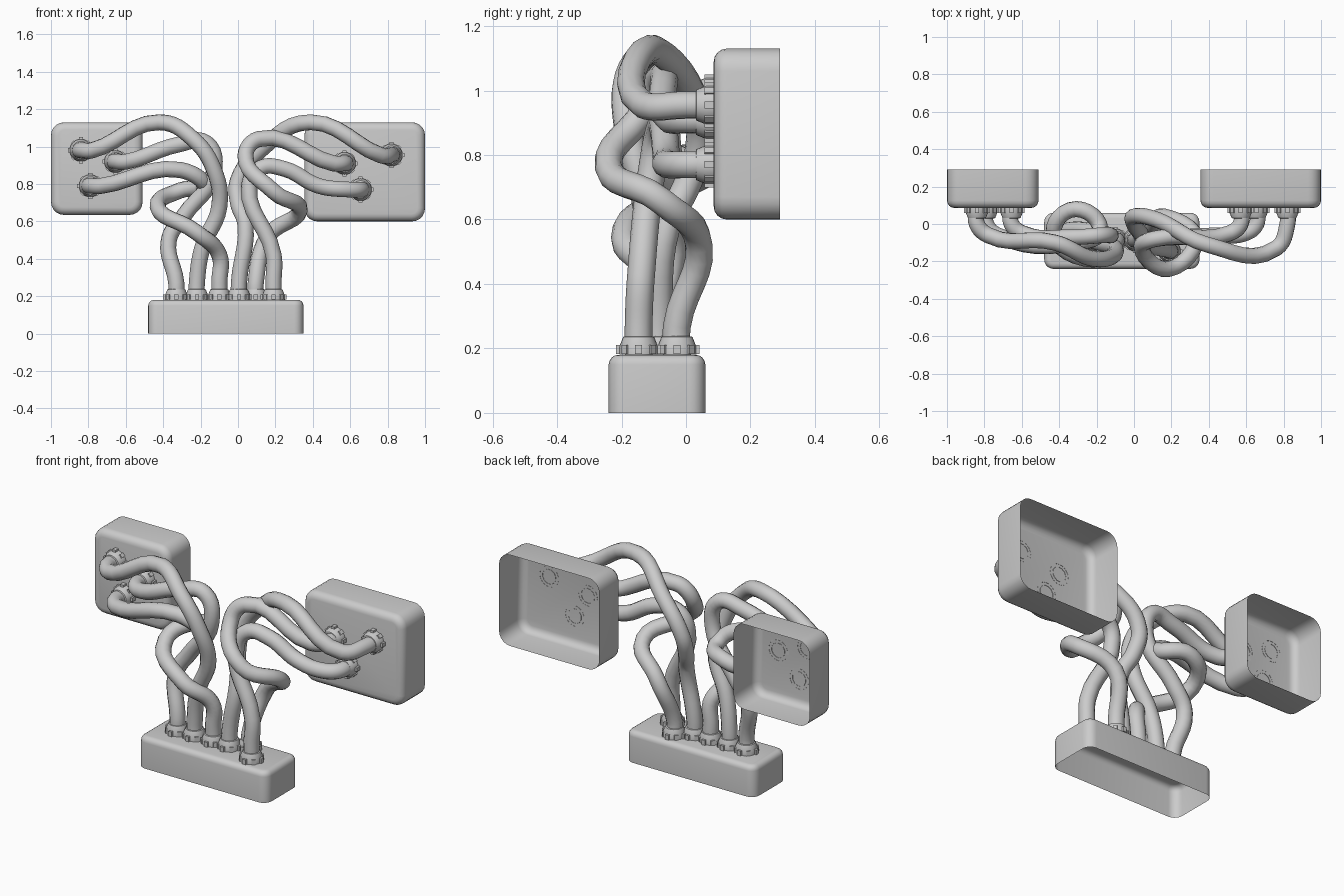
import bpy, bmesh, math
from mathutils import Matrix, Vector

if "Cube" in bpy.data.objects:
    bpy.data.objects.remove(bpy.data.objects["Cube"])

TUBE_R = 0.043
FACING_FRONT = Matrix.Rotation(math.pi / 2, 4, 'X')   # local +z -> world -y


def smooth(ob):
    bpy.ops.object.select_all(action='DESELECT')
    bpy.context.view_layer.objects.active = ob
    ob.select_set(True)
    bpy.ops.object.shade_smooth_by_angle(angle=math.radians(35))


def finish(name, bm, matrix):
    me = bpy.data.meshes.new(name)
    bm.to_mesh(me)
    bm.free()
    ob = bpy.data.objects.new(name, me)
    ob.matrix_world = matrix
    bpy.context.collection.objects.link(ob)
    smooth(ob)


def open_box(name, w, d, h, corner, edge, matrix):
    """Rounded thin box rising along local z, open underneath."""
    bm = bmesh.new()
    bmesh.ops.create_cube(bm, size=1)
    for v in bm.verts:
        v.co = Vector((v.co.x * w, v.co.y * d, (v.co.z + 0.5) * h))
    upright = [e for e in bm.edges if abs(e.verts[0].co.z - e.verts[1].co.z) > h / 2]
    bmesh.ops.bevel(bm, geom=upright, offset=corner, segments=5, profile=0.5, affect='EDGES')
    rim = [e for e in bm.edges if all(v.co.z > h - 1e-4 for v in e.verts)]
    bmesh.ops.bevel(bm, geom=rim, offset=edge, segments=4, profile=0.5, affect='EDGES')
    bottom = [f for f in bm.faces if all(v.co.z < 1e-4 for v in f.verts)]
    bmesh.ops.delete(bm, geom=bottom, context='FACES')
    finish(name, bm, matrix)


def collar(name, matrix):
    """Flanged socket tapering to the tube, with lugs around it."""
    bm = bmesh.new()
    n = 24
    rings = []
    for r, z in [(0.060, 0.001), (0.060, 0.026), (0.048, 0.056), (0.040, 0.058)]:
        rings.append([bm.verts.new((r * math.cos(2 * math.pi * i / n),
                                    r * math.sin(2 * math.pi * i / n), z)) for i in range(n)])
    for a, b in zip(rings, rings[1:]):
        for i in range(n):
            bm.faces.new((a[i], a[(i + 1) % n], b[(i + 1) % n], b[i]))
    for k in range(8):
        reach = 0.060 if k % 2 == 0 else 0.055     # every other lug sticks out further
        m = (Matrix.Rotation(k * math.pi / 4, 4, 'Z') @ Matrix.Translation((reach, 0, 0.016))
             @ Matrix.Diagonal((0.020, 0.022, 0.028, 1)))
        bmesh.ops.create_cube(bm, size=1, matrix=m)
    finish(name, bm, matrix)


def tube(name, pts):
    cu = bpy.data.curves.new(name, 'CURVE')
    cu.dimensions = '3D'
    cu.bevel_depth = TUBE_R
    cu.bevel_resolution = 4
    cu.resolution_u = 6
    sp = cu.splines.new('BEZIER')
    sp.bezier_points.add(len(pts) - 1)
    for bp, p in zip(sp.bezier_points, pts):
        bp.co = p
        bp.handle_left_type = bp.handle_right_type = 'AUTO'
    ob = bpy.data.objects.new(name, cu)
    bpy.context.collection.objects.link(ob)
    bpy.ops.object.select_all(action='DESELECT')
    bpy.context.view_layer.objects.active = ob
    ob.select_set(True)
    bpy.ops.object.convert(target='MESH')
    smooth(bpy.context.view_layer.objects.active)


def hose(name, floor_xy, wall_xz, bends, elbow_y=-0.05):
    """Tube rising from a floor socket, through the bends, elbowing into a wall socket."""
    (fx, fy), (wx, wz) = floor_xy, wall_xz
    elbow = (wx - math.copysign(0.06, wx), elbow_y, wz)
    tube(name + "_tube", [(fx, fy, 0.176), (fx, fy, 0.27), *bends, elbow,
                          (wx, 0.0, wz), (wx, 0.088, wz)])
    collar(name + "_floor_collar", Matrix.Translation((fx, fy, 0.18)))
    collar(name + "_wall_collar", Matrix.Translation((wx, 0.088, wz)) @ FACING_FRONT)


# junction boxes: floor box opens down, wall boxes open to the back
open_box("floor_box", 0.83, 0.30, 0.18, 0.05, 0.03, Matrix.Translation((-0.065, -0.09, 0)))
open_box("left_wall_box", 0.49, 0.495, 0.205, 0.07, 0.04,
         Matrix.Translation((-0.755, 0.291, 0.882)) @ FACING_FRONT)
open_box("right_wall_box", 0.645, 0.53, 0.205, 0.07, 0.04,
         Matrix.Translation((0.6775, 0.291, 0.865)) @ FACING_FRONT)

# tangled hoses; most floor sockets sit on the middle line of the box
FRONT, MID, BACK = -0.147, -0.085, -0.028
hose("left_outer", (-0.33, MID), (-0.655, 0.92),
     [(-0.37, -0.04, 0.50), (-0.29, -0.03, 0.63), (-0.13, -0.06, 0.86),
      (-0.17, -0.06, 1.02), (-0.32, -0.07, 1.01)])
hose("left_high", (-0.22, MID), (-0.84, 0.98),
     [(-0.19, -0.10, 0.46), (-0.10, -0.13, 0.68), (-0.13, -0.18, 0.88),
      (-0.24, -0.18, 1.04), (-0.42, -0.10, 1.13)], -0.06)
hose("left_loop", (-0.10, MID), (-0.79, 0.79),
     [(-0.10, -0.10, 0.42), (-0.22, -0.19, 0.54), (-0.43, -0.05, 0.68),
      (-0.31, 0.08, 0.765), (-0.18, -0.03, 0.79), (-0.31, -0.10, 0.875)], -0.06)
hose("right_high", (0.005, MID), (0.82, 0.955),
     [(0.04, -0.06, 0.58), (0.0, 0.0, 0.70), (0.0, 0.04, 0.82),
      (0.13, 0.02, 0.99), (0.39, -0.11, 1.13)], -0.13)
hose("right_loop", (0.095, BACK), (0.57, 0.91),
     [(0.16, 0.04, 0.52), (0.33, -0.08, 0.66), (0.19, -0.24, 0.76),
      (0.04, -0.12, 0.95), (0.11, -0.08, 1.04)])
hose("right_low", (0.19, FRONT), (0.655, 0.77),
     [(0.19, -0.14, 0.42), (0.06, -0.10, 0.79), (0.12, -0.08, 0.885),
      (0.25, -0.07, 0.88), (0.43, -0.06, 0.79)])
